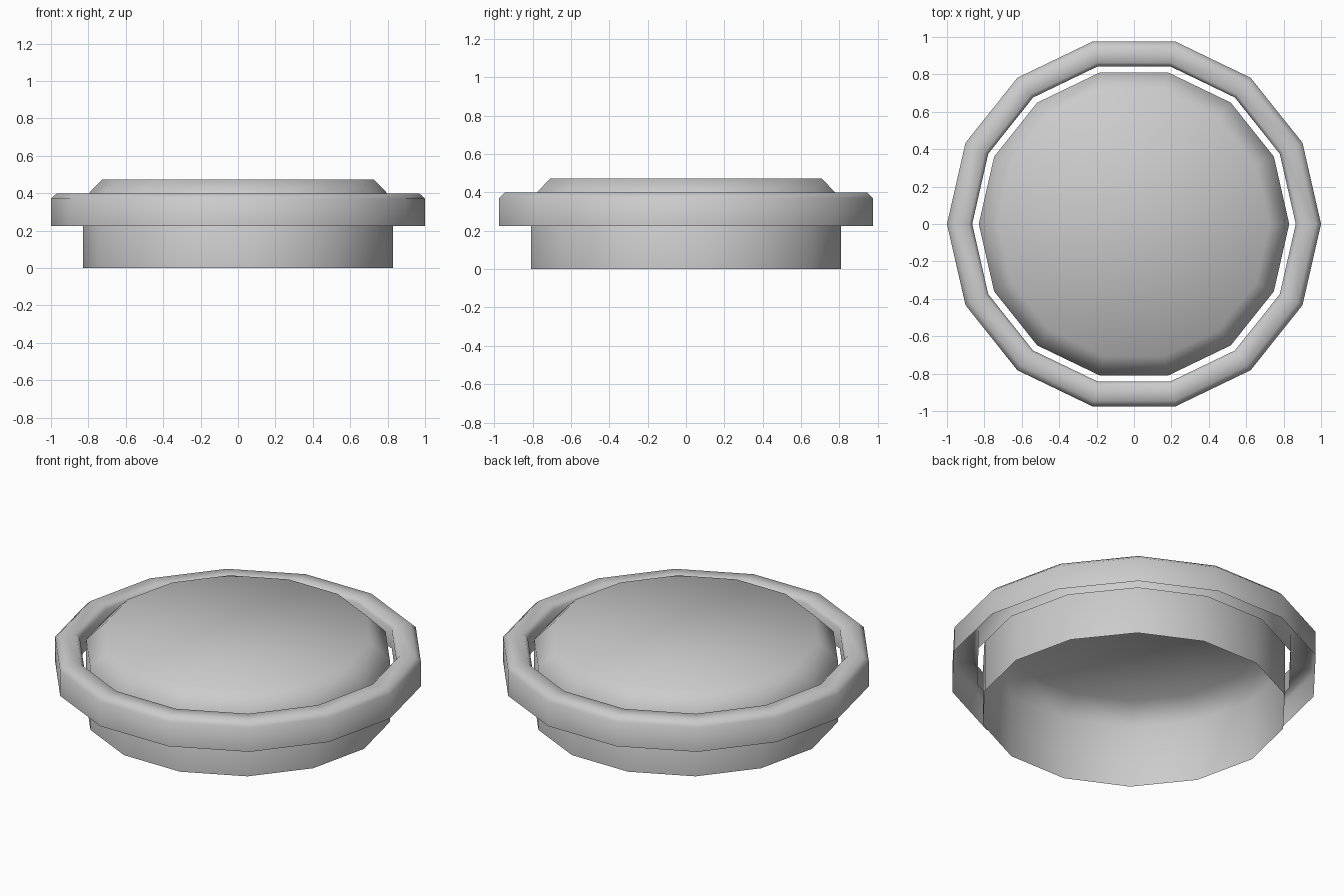
import bpy, bmesh
from math import cos, sin, tau

if "Cube" in bpy.data.objects:
    bpy.data.objects.remove(bpy.data.objects["Cube"])

SIDES = 14


def lathe(name, profile, cap_top=False):
    """Revolve an open (radius, z) profile into a 14-sided shell."""
    bm = bmesh.new()
    rings = [[bm.verts.new((r * cos(tau * i / SIDES), r * sin(tau * i / SIDES), z))
              for i in range(SIDES)] for r, z in profile]
    for a, b in zip(rings, rings[1:]):
        for i in range(SIDES):
            j = (i + 1) % SIDES
            bm.faces.new((a[i], a[j], b[j], b[i]))
    if cap_top:
        bm.faces.new(rings[-1])
    mesh = bpy.data.meshes.new(name)
    bm.to_mesh(mesh)
    bm.free()
    obj = bpy.data.objects.new(name, mesh)
    bpy.context.collection.objects.link(obj)
    # soft chamfers, softly shaded sides
    bpy.ops.object.select_all(action='DESELECT')
    obj.select_set(True)
    bpy.context.view_layer.objects.active = obj
    bpy.ops.object.shade_smooth_by_angle(angle=1.1)
    return obj


# Hollow button cap, open underneath, with a chamfered top
lathe("button_cap", [(0.83, 0), (0.83, 0.367), (0.725, 0.473)], cap_top=True)

# Surrounding collar: outer wall, bevelled rim, shorter inner wall, open underneath
lathe("outer_collar", [(1.0, 0.225), (1.0, 0.37), (0.97, 0.398),
                       (0.885, 0.398), (0.865, 0.375), (0.865, 0.26)])
